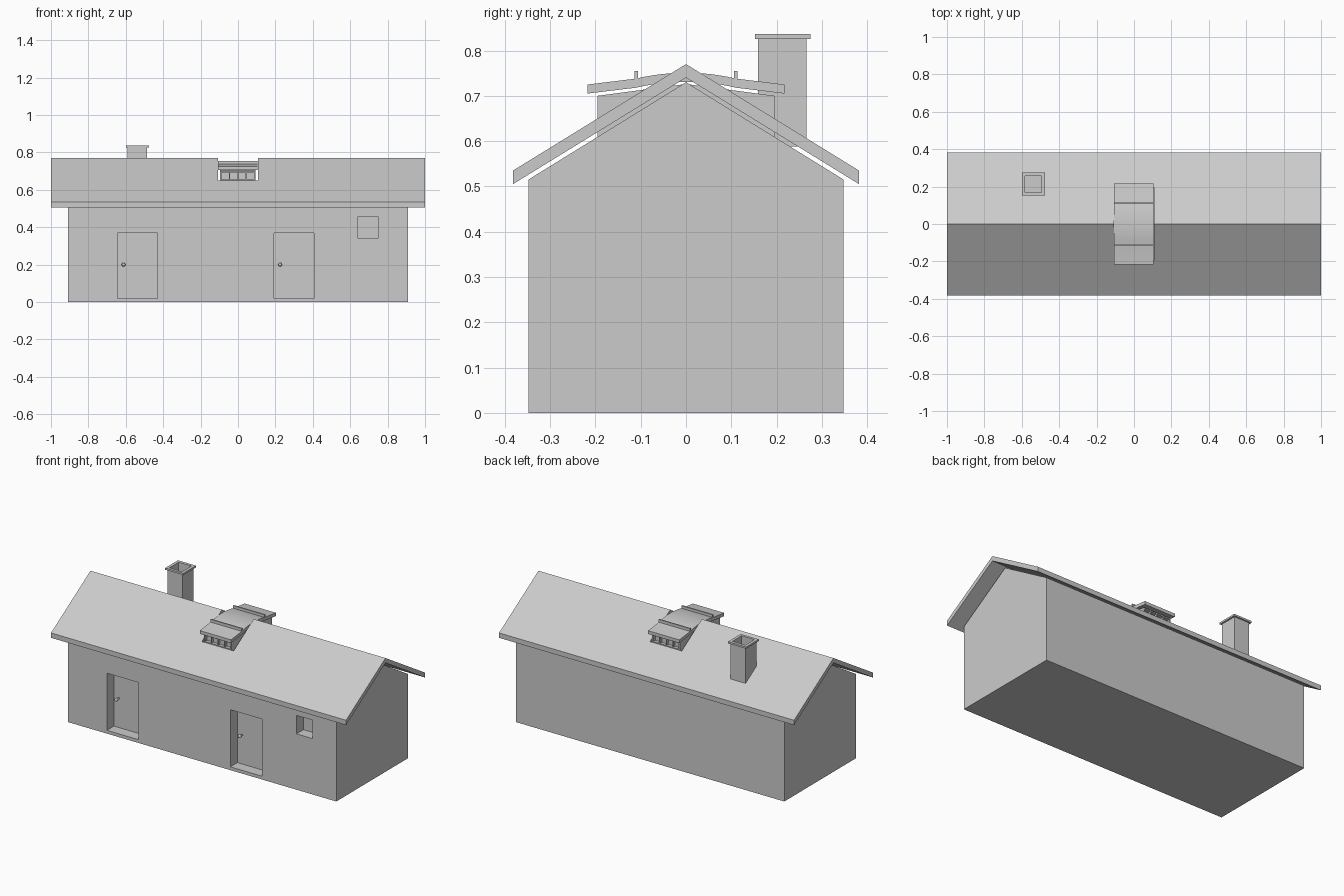
import bpy, math

if "Cube" in bpy.data.objects:
    bpy.data.objects.remove(bpy.data.objects["Cube"])


def link(name, verts, faces):
    me = bpy.data.meshes.new(name)
    me.from_pydata(verts, [], faces)
    me.validate()
    ob = bpy.data.objects.new(name, me)
    bpy.context.collection.objects.link(ob)
    return ob


def extrude_x(name, profile, x0, x1):
    """Solid from a counter-clockwise (y, z) profile, extruded along x."""
    n = len(profile)
    verts = [(x, y, z) for x in (x0, x1) for y, z in profile]
    faces = [tuple(reversed(range(n))), tuple(range(n, 2 * n))]
    faces += [(i, (i + 1) % n, (i + 1) % n + n, i + n) for i in range(n)]
    return link(name, verts, faces)


def box(name, x0, x1, y0, y1, z0, z1):
    return extrude_x(name, [(y0, z0), (y1, z0), (y1, z1), (y0, z1)], x0, x1)


def cut(target, cutter):
    mod = target.modifiers.new("cut", 'BOOLEAN')
    mod.operation = 'DIFFERENCE'
    mod.solver = 'EXACT'
    mod.object = cutter
    cutter.hide_render = True
    cutter.display_type = 'WIRE'
    cutter.hide_set(True)


def knob(name, x, y, z):
    bpy.ops.mesh.primitive_cylinder_add(vertices=12, radius=0.005, depth=0.03,
                                        location=(x, y - 0.012, z), rotation=(math.pi / 2, 0, 0))
    bpy.context.object.name = name + "_stem"
    bpy.ops.mesh.primitive_uv_sphere_add(segments=16, ring_count=8, radius=0.01,
                                         location=(x, y - 0.025, z))
    bpy.context.object.name = name
    bpy.ops.object.shade_smooth_by_angle()


# Gabled house body
body = extrude_x("house_body", [(-0.348, 0), (0.348, 0), (0.348, 0.515),
                                (0, 0.73), (-0.348, 0.515)], -0.91, 0.91)

# Gable roof slab with overhang
roof = extrude_x("roof", [(-0.382, 0.505), (0, 0.74), (0.382, 0.505),
                          (0.382, 0.535), (0, 0.77), (-0.382, 0.535)], -1, 1)

# Opening at the ridge for the vent
opening = box("vent_opening_cutter", -0.108, 0.107, -0.196, 0.196, 0.60, 0.95)
cut(body, opening)
cut(roof, opening)

# Door and window recesses
RECESS = -0.28
for i, x in enumerate((-0.645, 0.192)):
    cut(body, box(f"door_cutter_{i}", x, x + 0.215, -0.5, RECESS, 0.02, 0.37))
    knob(f"door_knob_{i}", x + 0.033, RECESS, 0.2)
cut(body, box("window_cutter", 0.64, 0.75, -0.5, RECESS, 0.342, 0.455))

# Ridge vent housing with recessed grilles at both ends
housing = extrude_x("vent_housing", [(-0.195, 0.595), (0.195, 0.595), (0.195, 0.7),
                                     (0, 0.726), (-0.195, 0.7)], -0.095, 0.093)
for s, side in ((-1, "front"), (1, "back")):
    y0, y1 = sorted((s * 0.175, s * 0.3))
    cut(housing, box(f"vent_{side}_cutter", -0.087, 0.085, y0, y1, 0.655, 0.692))
    for k in range(3):
        x = -0.046 + k * 0.045
        y0, y1 = sorted((s * 0.17, s * 0.193))
        box(f"vent_{side}_bar_{k}", x - 0.003, x + 0.003, y0, y1, 0.65, 0.697)

# Low vent roof, flat wings with a gently arched middle
arch = [(0.11 - 0.22 * i / 12, 0.738 + 0.013 * (1 - (1 - i / 6) ** 2)) for i in range(13)]
top = [(0.217, 0.725)] + arch + [(-0.217, 0.725)]
under = [(y, z - 0.02) for y, z in reversed(top)]
vent_roof = extrude_x("vent_roof", under + top, -0.107, 0.105)
bpy.context.view_layer.objects.active = vent_roof
bpy.ops.object.select_all(action='DESELECT')
vent_roof.select_set(True)
bpy.ops.object.shade_smooth_by_angle()
for s, side in ((-1, "front"), (1, "back")):
    box(f"vent_roof_rib_{side}", -0.107, 0.105, s * 0.11 - 0.004, s * 0.11 + 0.004, 0.73, 0.755)

# Hollow chimney with a projecting cap
flue = box("flue_cutter", -0.582, -0.495, 0.168, 0.257, 0.68, 0.9)
cut(box("chimney", -0.59, -0.487, 0.159, 0.266, 0.588, 0.826), flue)
cut(box("chimney_cap", -0.6, -0.477, 0.152, 0.275, 0.825, 0.836), flue)
